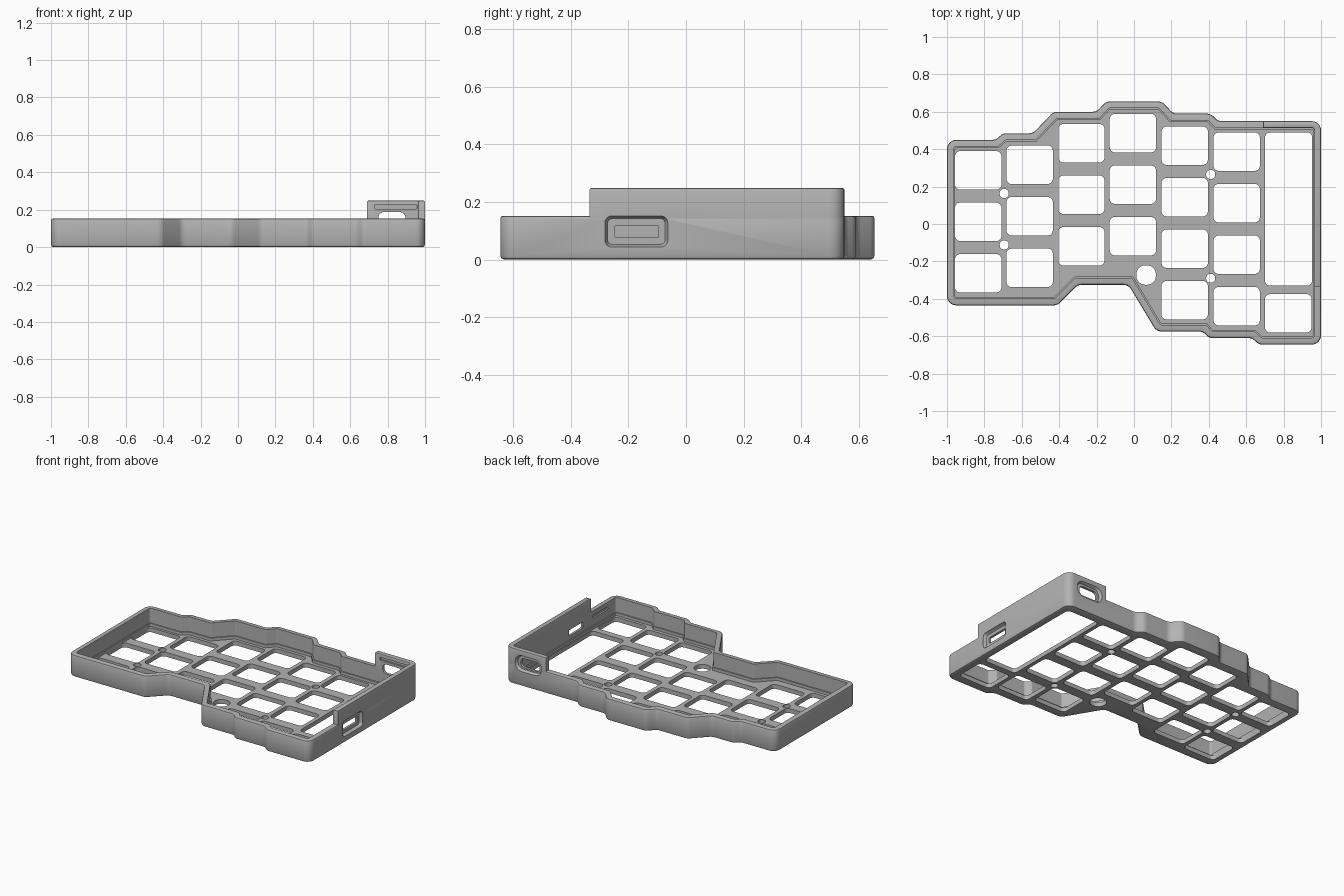
import bpy, bmesh, math
from mathutils import Vector

cube = bpy.data.objects.get("Cube")
if cube:
    bpy.data.objects.remove(cube, do_unlink=True)

grey = bpy.data.materials.new("matte grey")
grey.use_nodes = True
colour = (0.45, 0.45, 0.45, 1)
grey.diffuse_color = colour
grey.node_tree.nodes["Principled BSDF"].inputs["Base Color"].default_value = colour


def inset(poly, d):
    """Move every side of a counter-clockwise polygon inwards by d."""
    out = []
    for i, p in enumerate(poly):
        a = (p - poly[i - 1]).normalized()
        b = (poly[(i + 1) % len(poly)] - p).normalized()
        na, nb = Vector((-a.y, a.x)), Vector((-b.y, b.x))
        out.append(p + (na + nb) * d / (1 + na.dot(nb)))
    return out


def fillet(poly, radius, segments=6):
    """Round the corners; the point count depends only on the corner count."""
    out = []
    for i, p in enumerate(poly):
        a, b = poly[i - 1] - p, poly[(i + 1) % len(poly)] - p
        turn = math.pi - a.angle(b)
        t = min(radius * math.tan(turn / 2), 0.45 * a.length, 0.45 * b.length)
        s, e = p + a.normalized() * t, p + b.normalized() * t
        # rational curve gives a true arc
        w = math.cos(turn / 2)
        for k in range(segments + 1):
            u = k / segments
            c0, c1, c2 = (1 - u) ** 2, 2 * u * (1 - u) * w, u * u
            out.append((s * c0 + p * c1 + e * c2) / (c0 + c1 + c2))
    return out


AXES = {"z": lambda u, v, w: (u, v, w),
        "x": lambda u, v, w: (w, u, v),
        "y": lambda u, v, w: (u, w, v)}


def loft(bm, poly, radius, steps, axis="z"):
    """Closed solid through (inset, position) steps along an axis."""
    poly = [Vector(p) for p in poly]
    rings = []
    for d, w in steps:
        pts = fillet(inset(poly, d), max(radius - d, 0.004))
        rings.append([bm.verts.new(AXES[axis](p.x, p.y, w)) for p in pts])
    n = len(rings[0])
    for lo, hi in zip(rings, rings[1:]):
        for i in range(n):
            j = (i + 1) % n
            bm.faces.new((lo[i], lo[j], hi[j], hi[i]))
    bm.faces.new(rings[0][::-1])
    bm.faces.new(rings[-1])


def rect(u0, u1, v0, v1):
    return [(u0, v0), (u1, v0), (u1, v1), (u0, v1)]


def finish(bm, name):
    bmesh.ops.recalc_face_normals(bm, faces=bm.faces[:])
    mesh = bpy.data.meshes.new(name)
    bm.to_mesh(mesh)
    bm.free()
    mesh.materials.append(grey)
    ob = bpy.data.objects.new(name, mesh)
    bpy.context.collection.objects.link(ob)
    return ob


# Tray: rounded outline swept up the outside, over the rim and down to the floor
outline = [(-1, -.435), (-.41, -.435), (-.30, -.325), (-.03, -.325), (.12, -.575),
           (.37, -.575), (.40, -.61), (.63, -.61), (.67, -.645), (1, -.645),
           (1, .55), (.45, .55), (.41, .59), (.21, .59), (.15, .655), (-.15, .655),
           (-.20, .60), (-.43, .60), (-.54, .485), (-.70, .485), (-.74, .45), (-1, .45)]
WALL, RIM, TOP = .036, .152, .248
bm = bmesh.new()
loft(bm, outline, .05, [(.014, 0), (.004, .004), (0, .014), (0, RIM - .01),
                        (.003, RIM - .003), (.01, RIM), (WALL, RIM),
                        (WALL, .05), (.044, .05), (.044, .03)])
tray = finish(bm, "tray")

# Raised corner wall, standing in the rim
raised = [(.69, .55 - WALL), (1 - WALL, .55 - WALL), (1 - WALL, -.335),
          (1, -.335), (1, .55), (.69, .55)]
bm = bmesh.new()
corner = inset([Vector(p) for p in outline], 0)
arc = fillet(corner, .05)[10 * 7:11 * 7]
inner_arc = fillet(inset(corner, WALL), .05 - WALL)[10 * 7:11 * 7]
ring = ([Vector(raised[0])] + inner_arc[::-1] + [Vector(raised[2]), Vector(raised[3])]
        + arc + [Vector(raised[5])])
levels = []
for d, z in [(0, .13), (0, TOP - .006), (.002, TOP - .002), (.006, TOP)]:
    levels.append([bm.verts.new((p.x, p.y, z)) for p in inset(ring, d)])
for lo, hi in zip(levels, levels[1:]):
    for i in range(len(ring)):
        bm.faces.new((lo[i - 1], lo[i], hi[i], hi[i - 1]))
bm.faces.new(levels[0][::-1])
bm.faces.new(levels[-1])
raised_wall = finish(bm, "raised_wall")

# Key openings: left edge and topmost centre of each staggered column, key count
bm = bmesh.new()
KEY_W, KEY_H, PITCH = .248, .206, .2755
columns = [(-.957, .287, 3), (-.682, .317, 3), (-.405, .432, 3), (-.130, .486, 3),
           (.147, .419, 4), (.425, .387, 4)]
DEPTH = [(0, -.1), (0, .1)]
for x, y, count in columns:
    for k in range(count):
        c = y - k * PITCH
        loft(bm, rect(x, x + KEY_W, c - KEY_H / 2, c + KEY_H / 2), .028, DEPTH)
loft(bm, rect(.70, .95, -.58, -.375), .028, DEPTH)
loft(bm, rect(.70, .953, -.33, .49), .028, DEPTH)
# Screw holes and reset hole
for x, y, r in [(-.694, .163, .024), (-.694, -.112, .024), (.41, .265, .024),
                (.41, -.29, .024), (.065, -.273, .052)]:
    loft(bm, rect(x - r, x + r, y - r, y + r), r, DEPTH)
openings = finish(bm, "openings_cutter")

# Tapered port recesses and inner clip grooves
bm = bmesh.new()
loft(bm, rect(-.282, -.063, .043, .152), .025, [(0, 1.01), (0, .999), (.01, .98)], "x")
loft(bm, rect(.725, .925, .102, .212), .05, [(0, .56), (0, .549), (.01, .532)], "y")
loft(bm, rect(.73, .957, .205, .225), .003, [(0, .50), (0, .526)], "y")
loft(bm, rect(-.52, -.36, .10, .12), .003, [(0, .95), (0, .976)], "x")
recesses = finish(bm, "recess_cutter")

# Port slots straight through the walls
bm = bmesh.new()
loft(bm, rect(-.247, -.095, .076, .118), .004, [(0, .9), (0, 1.1)], "x")
loft(bm, rect(.75, .895, .122, .187), .03, [(0, .45), (0, .65)], "y")
slots = finish(bm, "slot_cutter")

cutters = [openings, recesses, slots]
for ob in (tray, raised_wall):
    bpy.ops.object.select_all(action="DESELECT")
    ob.select_set(True)
    bpy.context.view_layer.objects.active = ob
    for cutter in cutters:
        if ob is raised_wall and cutter is openings:
            continue
        mod = ob.modifiers.new(cutter.name, "BOOLEAN")
        mod.operation, mod.solver, mod.object = "DIFFERENCE", "EXACT", cutter
        bpy.ops.object.modifier_apply(modifier=mod.name)
    bpy.ops.object.shade_smooth_by_angle(angle=math.radians(30))
for cutter in cutters:
    bpy.data.objects.remove(cutter, do_unlink=True)
